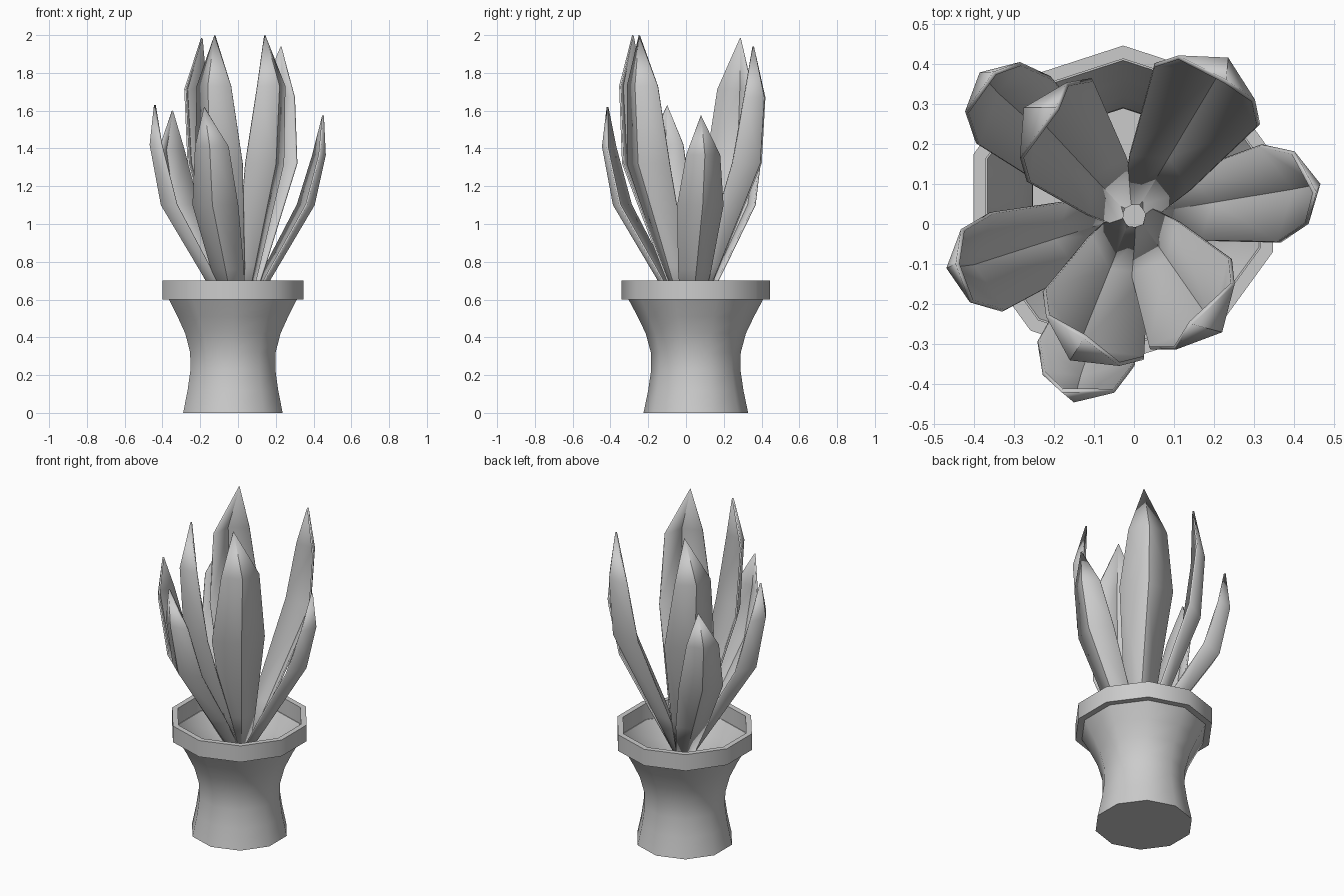
import bpy, bmesh, math
from mathutils import Vector

if "Cube" in bpy.data.objects:
    bpy.data.objects.remove(bpy.data.objects["Cube"])

grey = bpy.data.materials.new("light grey")
grey.diffuse_color = (0.6, 0.6, 0.6, 1)
grey.use_nodes = True
grey.node_tree.nodes["Principled BSDF"].inputs["Base Color"].default_value = grey.diffuse_color


def make_object(name, bm, angle):
    mesh = bpy.data.meshes.new(name)
    bm.to_mesh(mesh)
    bm.free()
    mesh.materials.append(grey)
    ob = bpy.data.objects.new(name, mesh)
    bpy.context.collection.objects.link(ob)
    bpy.ops.object.select_all(action='DESELECT')
    ob.select_set(True)
    bpy.context.view_layer.objects.active = ob
    bpy.ops.object.shade_smooth_by_angle(angle=math.radians(angle))
    return ob


def lathe(name, profile, sides=10, center=(-0.027, 0.052), cap=False):
    """Spin (radius, z) points into a ten-sided shell with a corner facing back."""
    bm = bmesh.new()
    rings = []
    for r, z in profile:
        ring = []
        for i in range(sides):
            a = math.pi / 2 + math.tau * i / sides
            ring.append(bm.verts.new((center[0] + r * math.cos(a),
                                      center[1] + r * math.sin(a), z)))
        rings.append(ring)
    for lo, hi in zip(rings, rings[1:]):
        for i in range(sides):
            j = (i + 1) % sides
            bm.faces.new((lo[i], lo[j], hi[j], hi[i]))
    if cap:
        bm.faces.new(rings[0][::-1])
    return make_object(name, bm, 40)


# Waisted pot body, hollow and open at the top
lathe("pot_body", [(0.277, 0), (0.252, 0.12), (0.236, 0.23), (0.238, 0.32),
                   (0.265, 0.42), (0.308, 0.51), (0.356, 0.6)], cap=True)
# Overhanging rim
lathe("pot_rim", [(0.356, 0.6), (0.393, 0.6), (0.393, 0.7),
                  (0.36, 0.7), (0.36, 0.6)])

ROOT = Vector((0, 0.02, 0.48))


def leaf(name, angle, crease, tip, tall):
    """Creased blade: V-shaped rings from the root up to a point."""
    a = math.radians(angle)
    out = Vector((math.cos(a), math.sin(a), 0))
    side = Vector((-out.y, out.x, 0))
    top_z, low_z = (tip[2] - 0.27, 1.32) if tall else (tip[2] - 0.21, 1.1)
    upper = Vector((*crease, top_z))
    lower = Vector((*crease, low_z)) - out * (0.025 if tall else 0.06)
    root = ROOT + out * 0.04
    # centre crease point, half width
    rings = [(root, 0.045),
             (root.lerp(lower, 0.35 if tall else 0.45), 0.09),
             (lower, 0.152 if tall else 0.125),
             (upper, 0.11 if tall else 0.092)]
    bm = bmesh.new()
    rows = []
    for p, w in rings:
        edge = p - out * w * 0.52
        rows.append([bm.verts.new(v) for v in (edge + side * w, p, edge - side * w)])
    for lo, hi in zip(rows, rows[1:]):
        for i in range(2):
            bm.faces.new((lo[i], lo[i + 1], hi[i + 1], hi[i]))
    point = bm.verts.new(tip)
    for i in range(2):
        bm.faces.new((rows[-1][i], rows[-1][i + 1], point))
    bmesh.ops.reverse_faces(bm, faces=bm.faces)
    bmesh.ops.recalc_face_normals(bm, faces=bm.faces)
    bm.faces.ensure_lookup_table()
    if bm.faces[0].normal.dot(out) < 0:
        bmesh.ops.reverse_faces(bm, faces=bm.faces)
    ob = make_object(name, bm, 25)
    solid = ob.modifiers.new("thickness", 'SOLIDIFY')
    solid.thickness = 0.01
    solid.offset = -1


# Four tall inner leaves
leaf("tall_leaf_back_right", 60, (0.235, 0.415), (0.23, 0.36, 1.94), True)
leaf("tall_leaf_back_left", 148, (-0.275, 0.29), (-0.195, 0.29, 1.985), True)
leaf("tall_leaf_front_right", -42, (0.22, -0.27), (0.145, -0.25, 2.0), True)
leaf("tall_leaf_front_left", -124, (-0.16, -0.34), (-0.125, -0.285, 2.0), True)

# Four short outer leaves
leaf("short_leaf_left", 187, (-0.468, -0.11), (-0.445, -0.1, 1.63), False)
leaf("short_leaf_right", 11, (0.465, 0.1), (0.455, 0.08, 1.575), False)
leaf("short_leaf_back", 132, (-0.385, 0.378), (-0.35, 0.38, 1.6), False)
leaf("short_leaf_front", -104, (-0.15, -0.445), (-0.18, -0.42, 1.62), False)
